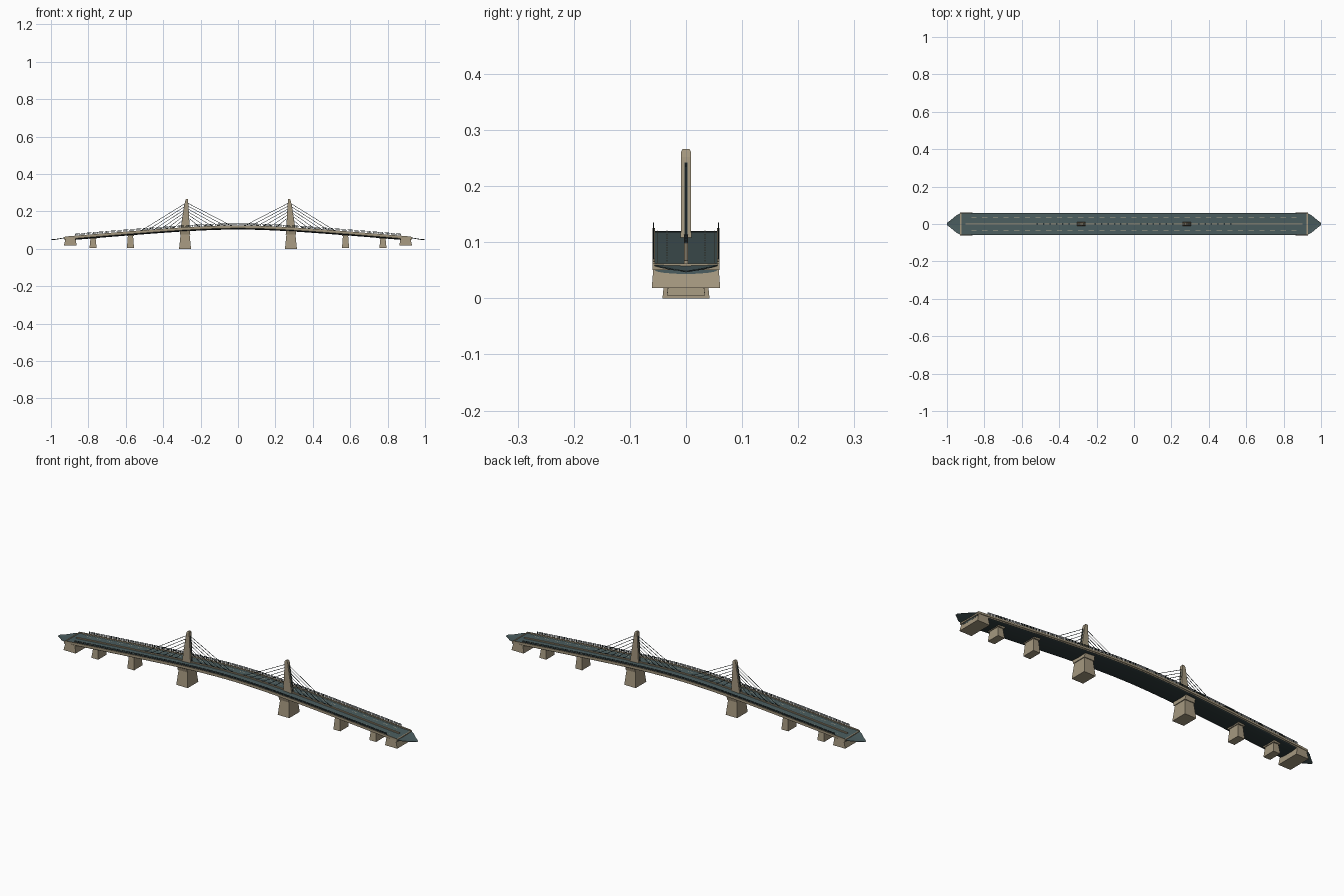
import bpy, bmesh, math
from mathutils import Vector

cube = bpy.data.objects.get("Cube")
if cube:
    bpy.data.objects.remove(cube, do_unlink=True)


def material(name, rgb):
    m = bpy.data.materials.new(name)
    m.use_nodes = True
    m.diffuse_color = (*rgb, 1)
    m.node_tree.nodes["Principled BSDF"].inputs["Base Color"].default_value = (*rgb, 1)
    return m


STONE = material("warm stone", (0.37, 0.31, 0.21))
ROAD = material("slate road", (0.07, 0.11, 0.115))
STEEL = material("dark steel", (0.028, 0.043, 0.045))
PAINT = material("lane paint", (0.47, 0.41, 0.28))
END = 0.925
RAIL_END = 0.87
TOWER_X = 0.283


def deck_z(x):
    """Height of the road surface along the bridge."""
    return 0.12 - 0.0886 * (math.hypot(x, 0.3) - 0.3)


def finish(name, bm, mats):
    bmesh.ops.recalc_face_normals(bm, faces=bm.faces)
    me = bpy.data.meshes.new(name)
    bm.to_mesh(me)
    bm.free()
    for m in mats:
        me.materials.append(m)
    ob = bpy.data.objects.new(name, me)
    bpy.context.collection.objects.link(ob)
    return ob


def sweep(name, profile, x0, x1, mats, sides=None, steps=48):
    """Carry a closed (y, z) section along the deck curve."""
    bm = bmesh.new()
    n = len(profile)
    rings = []
    for i in range(steps + 1):
        x = x0 + (x1 - x0) * i / steps
        rings.append([bm.verts.new((x, y, deck_z(x) + z)) for y, z in profile])
    for a, b in zip(rings, rings[1:]):
        for j in range(n):
            k = (j + 1) % n
            f = bm.faces.new((a[j], a[k], b[k], b[j]))
            f.material_index = sides[j] if sides else 0
    bm.faces.new(rings[0])
    bm.faces.new(rings[-1])
    return finish(name, bm, mats)


def bar(y, z, hy, hz):
    return [(y - hy, z - hz), (y + hy, z - hz), (y + hy, z + hz), (y - hy, z + hz)]


def loft(name, levels, mat):
    """Stack of rectangles: (x centre, half x, half y, z)."""
    bm = bmesh.new()
    rings = [[bm.verts.new((cx + sx * hx, sy * hy, z))
              for sx, sy in ((-1, -1), (1, -1), (1, 1), (-1, 1))]
             for cx, hx, hy, z in levels]
    for a, b in zip(rings, rings[1:]):
        for j in range(4):
            k = (j + 1) % 4
            bm.faces.new((a[j], a[k], b[k], b[j]))
    bm.faces.new(rings[0])
    bm.faces.new(rings[-1])
    return finish(name, bm, [mat])


def add_box(bm, centre, size):
    verts = bmesh.ops.create_cube(bm, size=1)["verts"]
    for v in verts:
        v.co = Vector([c * s for c, s in zip(v.co, size)]) + Vector(centre)


def add_rod(bm, a, b, r):
    a, b = Vector(a), Vector(b)
    d = b - a
    verts = bmesh.ops.create_cone(bm, segments=6, radius1=r, radius2=r,
                                  depth=d.length, cap_ends=True)["verts"]
    q = d.to_track_quat("Z", "Y")
    for v in verts:
        v.co = q @ v.co + (a + b) / 2


# Deck with stone fascias and a curved steel belly
belly = [(0.056 * math.cos(t), -0.010 - 0.007 * math.sin(t))
         for t in (math.pi * i / 8 for i in range(9))]
section = [(-0.058, 0), (0.058, 0)] + belly
sweep("deck", section, -END, END, [ROAD, STONE, STEEL],
      [0, 1] + [2] * 8 + [1])

# Median, edge lines, parapets and handrails
sweep("median_barrier", bar(0, 0.002, 0.004, 0.003), -0.9, 0.9, [STONE])
for side, label in ((1, "back"), (-1, "front")):
    sweep(label + "_parapet", bar(side * 0.0575, 0.0, 0.0025, 0.005), -END, END, [STONE])
    sweep(label + "_edge_line", bar(side * 0.051, 0.0005, 0.0005, 0.0006), -0.9, 0.9, [PAINT])
    for z, part in ((0.0095, "_lower_rail"), (0.0145, "_handrail")):
        sweep(label + part, bar(side * 0.058, z, 0.0012, 0.001),
              -RAIL_END, RAIL_END, [STEEL])
    bm = bmesh.new()
    posts = 72
    for i in range(posts + 1):
        x = RAIL_END * (2 * i / posts - 1)
        add_box(bm, (x, side * 0.058, deck_z(x) + 0.009), (0.002, 0.002, 0.012))
    finish(label + "_rail_posts", bm, [STEEL])

# Lane dashes follow the slope of the road
bm = bmesh.new()
for i in range(-15, 16):
    for y in (-0.034, 0.034):
        x0, x1 = i * 0.057 - 0.014, i * 0.057 + 0.014
        bm.faces.new([bm.verts.new((x, y + dy, deck_z(x) + 0.0008))
                      for x, dy in ((x0, -0.001), (x1, -0.001), (x1, 0.001), (x0, 0.001))])
finish("lane_dashes", bm, [PAINT])

for s, label in ((1, "left"), (-1, "right")):
    # Abutment and threshold beam
    loft(label + "_abutment", [(s * 0.897, 0.034, 0.061, 0.018),
                               (s * 0.895, 0.026, 0.058, 0.057)], STONE)
    z = deck_z(END)
    loft(label + "_threshold", [(s * 0.926, 0.003, 0.06, z - 0.010),
                                (s * 0.926, 0.003, 0.06, z + 0.002)], STONE)

    # Tapering approach ramp, gently dished towards its tip
    bm = bmesh.new()
    rings = []
    for x, hw, zt in ((0.926, 0.058, z), (0.95, 0.046, z - 0.004),
                      (0.975, 0.025, z - 0.008), (1.0, 0.006, z - 0.010)):
        top = [(u * hw, zt - 0.002 * (1 - u * u)) for u in (-1, -0.5, 0, 0.5, 1)]
        low = [(y, h - 0.002) for y, h in reversed(top)]
        rings.append([bm.verts.new((s * x, y, h)) for y, h in top + low])
    for a, b in zip(rings, rings[1:]):
        for j in range(len(a)):
            k = (j + 1) % len(a)
            bm.faces.new((a[j], a[k], b[k], b[j]))
    bm.faces.new(rings[0])
    bm.faces.new(rings[-1])
    finish(label + "_approach_ramp", bm, [ROAD])

    # Approach piers with spreading caps
    for x, part in ((0.575, "_inner_pier"), (0.775, "_outer_pier")):
        under = deck_z(x) - 0.013
        loft(label + part, [(s * x, 0.019, 0.034, 0.005),
                            (s * x, 0.014, 0.028, under - 0.007)], STONE)
        loft(label + part + "_cap", [(s * x, 0.018, 0.034, under - 0.008),
                                     (s * x, 0.018, 0.038, under)], STONE)

    # Main pier, pylon leaning slightly inward, and its recessed slot
    loft(label + "_main_pier", [(s * TOWER_X, 0.032, 0.042, 0),
                                (s * TOWER_X, 0.024, 0.034, 0.078)], STONE)
    loft(label + "_main_pier_cap", [(s * TOWER_X, 0.028, 0.038, 0.076),
                                    (s * TOWER_X, 0.026, 0.044, 0.1)], STONE)
    foot, tip = s * TOWER_X, s * 0.273
    loft(label + "_pylon", [(foot, 0.025, 0.0095, 0.095),
                            (s * 0.275, 0.0085, 0.0085, 0.252),
                            (tip, 0.007, 0.0085, 0.262),
                            (tip, 0.004, 0.006, 0.266)], STONE)
    loft(label + "_pylon_slot", [(foot, 0.0256, 0.0025, 0.096),
                                 (s * 0.2757, 0.0103, 0.0025, 0.242)], STEEL)

    # Fan of stay cables with deck anchors
    cables, anchors = bmesh.new(), bmesh.new()
    for way in (-1, 1):
        for i in range(6):
            x = s * 0.276 + way * (0.07 + 0.034 * i)
            base = (x, 0, deck_z(x) + 0.004)
            add_rod(cables, (s * 0.275, 0, 0.172 + 0.015 * i), base, 0.0012)
            add_box(anchors, (x, 0, deck_z(x) + 0.005), (0.008, 0.005, 0.006))
    finish(label + "_stay_cables", cables, [STEEL])
    finish(label + "_cable_anchors", anchors, [STEEL])
